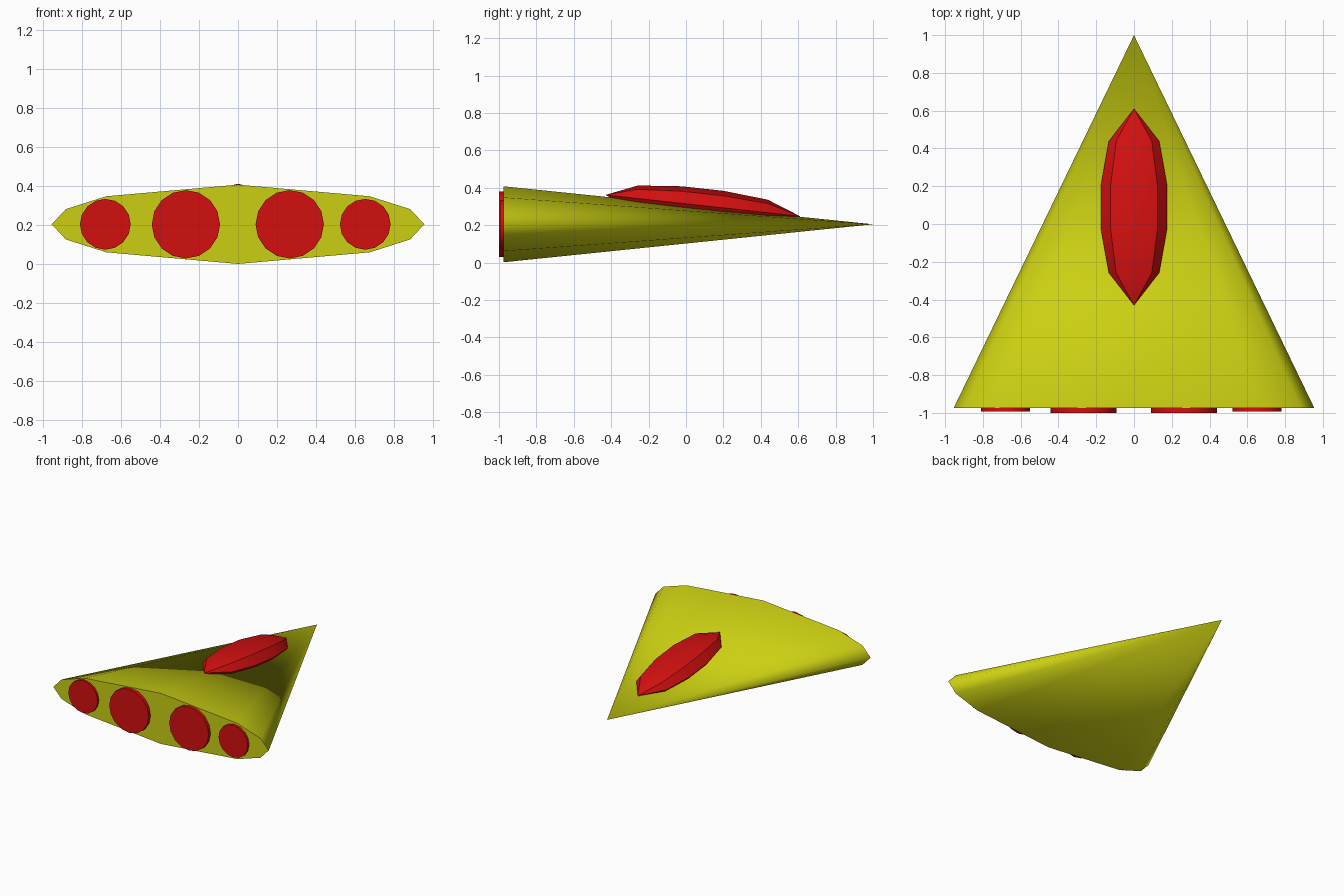
import bpy, bmesh, math
from mathutils import Vector

cube = bpy.data.objects.get("Cube")
if cube:
    bpy.data.objects.remove(cube, do_unlink=True)


def material(name, rgb):
    m = bpy.data.materials.new(name)
    m.use_nodes = True
    m.diffuse_color = (*rgb, 1)
    m.node_tree.nodes["Principled BSDF"].inputs["Base Color"].default_value = (*rgb, 1)
    return m


yellow = material("yellow paint", (0.60, 0.63, 0.006))
red = material("red paint", (0.65, 0.005, 0.005))
MID = 0.205      # height of the centre plane
REAR = -0.975    # flat rear face


def finish(name, bm, mat, angle):
    bmesh.ops.recalc_face_normals(bm, faces=bm.faces)
    mesh = bpy.data.meshes.new(name)
    bm.to_mesh(mesh)
    bm.free()
    mesh.materials.append(mat)
    ob = bpy.data.objects.new(name, mesh)
    bpy.context.collection.objects.link(ob)
    bpy.ops.object.select_all(action='DESELECT')
    ob.select_set(True)
    bpy.context.view_layer.objects.active = ob
    bpy.ops.object.shade_smooth_by_angle(angle=math.radians(angle))
    return ob


def skin(bm, a, b):
    """Join two closed rings; a ring of one vertex is a tip."""
    n = max(len(a), len(b))
    for i in range(n):
        quad = [a[i % len(a)], a[(i + 1) % len(a)], b[(i + 1) % len(b)], b[i % len(b)]]
        bm.faces.new(list(dict.fromkeys(quad)))


# Hull: wedge cone with a flattened oval rear
quarter = [0, 45, 67.5]
angles = quarter + [90] + [180 - a for a in reversed(quarter)]
angles += [360 - a for a in reversed(angles[1:-1])]
bm = bmesh.new()
rim = [bm.verts.new((0.955 * math.sin(math.radians(a)), REAR,
                     MID + 0.203 * math.cos(math.radians(a)))) for a in angles]
skin(bm, rim, [bm.verts.new((0, 1, MID))])
bm.faces.new(rim)
finish("hull", bm, yellow, 88)

# Canopy: long ellipsoid sunk halfway into the sloping top
bm = bmesh.new()
rear_tip, front_tip = Vector((0, -0.43, 0.362)), Vector((0, 0.61, 0.248))
rings = []
for a in (0, 48, 77.5, 102.5, 132, 180):
    t = math.radians(a)
    centre = rear_tip.lerp(front_tip, (1 - math.cos(t)) / 2)
    size = math.sin(t)
    if a in (0, 180):
        rings.append([bm.verts.new(centre)])
    else:
        rings.append([bm.verts.new(centre + Vector((0.18 * size * math.sin(k * math.pi / 4), 0,
                                                    0.093 * size * math.cos(k * math.pi / 4))))
                      for k in range(8)])
for a, b in zip(rings, rings[1:]):
    skin(bm, a, b)
finish("canopy", bm, red, 30)

# Engine discs on the rear face
for name, x, radius, back in (("outer_right_engine", -0.68, 0.13, -0.992),
                              ("inner_right_engine", -0.267, 0.175, -1),
                              ("inner_left_engine", 0.265, 0.175, -1),
                              ("outer_left_engine", 0.652, 0.13, -0.992)):
    bm = bmesh.new()
    loops = [[bm.verts.new((x + radius * math.cos(k * math.pi / 8), y,
                            MID + radius * math.sin(k * math.pi / 8))) for k in range(16)]
             for y in (back, REAR + 0.01)]
    skin(bm, *loops)
    for loop in loops:
        bm.faces.new(loop)
    finish(name, bm, red, 30)
